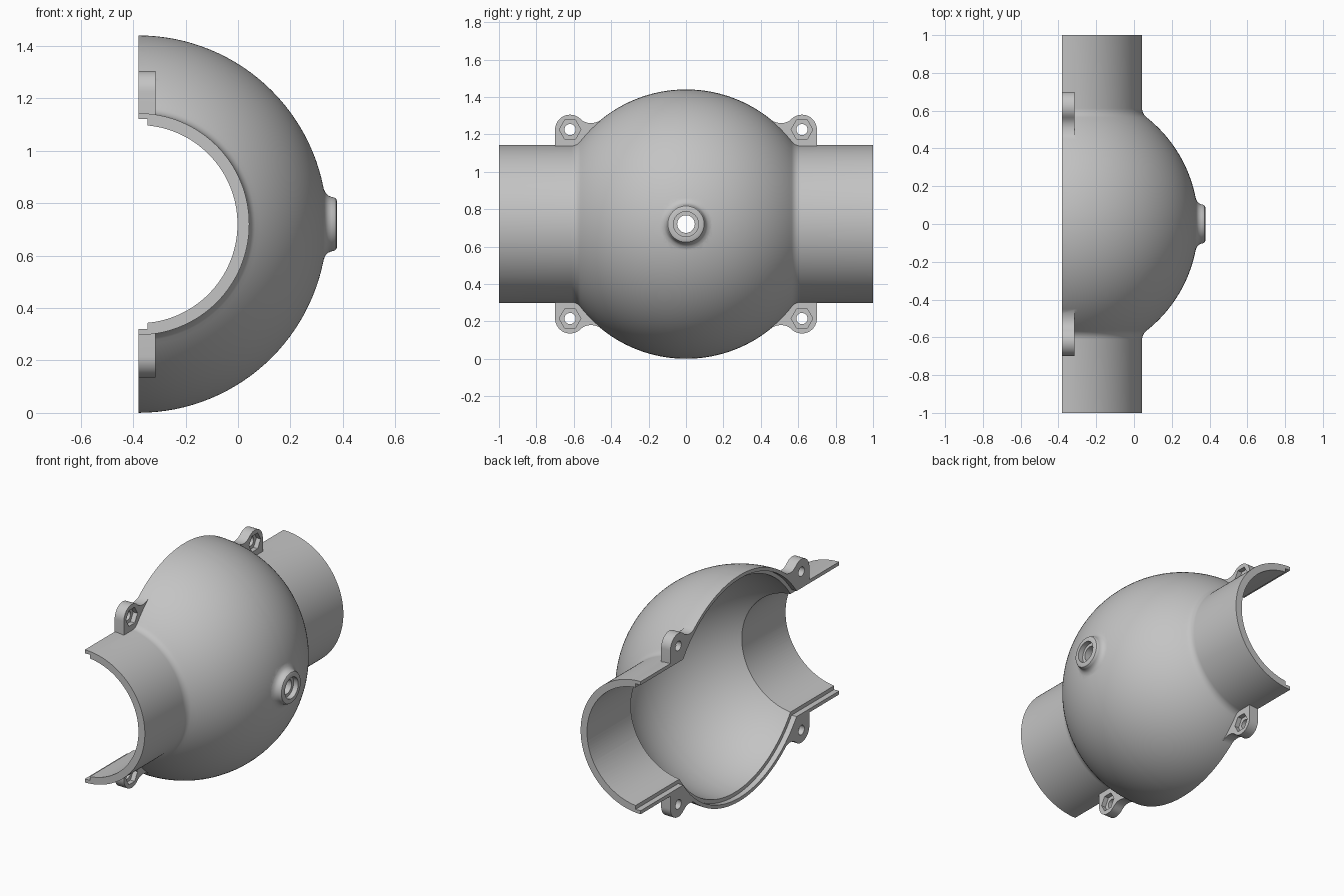
import bpy, bmesh, math
from mathutils import Matrix, Vector

if "Cube" in bpy.data.objects:
    bpy.data.objects.remove(bpy.data.objects["Cube"], do_unlink=True)

SEAM, MID = -0.38, 0.72            # split plane x, axis height z
R_BALL, R_PIPE = 0.72, 0.423       # outer radii
WALL, FILLET = 0.045, 0.06
CENTRE = Vector((SEAM, 0, MID))

grey = bpy.data.materials.new("Plain grey")
grey.use_nodes = True
grey.diffuse_color = (0.55, 0.55, 0.55, 1)
grey.node_tree.nodes["Principled BSDF"].inputs["Base Color"].default_value = (0.55, 0.55, 0.55, 1)


def finish(bm, name):
    bmesh.ops.remove_doubles(bm, verts=bm.verts, dist=1e-5)
    bmesh.ops.recalc_face_normals(bm, faces=bm.faces)
    mesh = bpy.data.meshes.new(name)
    bm.to_mesh(mesh)
    bm.free()
    mesh.materials.append(grey)
    ob = bpy.data.objects.new(name, mesh)
    bpy.context.collection.objects.link(ob)
    return ob


def revolve(name, profile, axis, origin, steps):
    """Turn (along, radius) points about the x or y axis."""
    bm = bmesh.new()
    out = Vector((0, 0, 1))
    vs = [bm.verts.new(origin + axis * a + out * r) for a, r in profile]
    edges = [bm.edges.new(p) for p in zip(vs, vs[1:])]
    bmesh.ops.spin(bm, geom=vs + edges, cent=origin, axis=axis,
                   angle=math.tau, steps=steps, use_merge=False)
    return finish(bm, name)


def prism(name, outline, x0, x1):
    """Extrude a (y, z) outline along x."""
    bm = bmesh.new()
    face = bm.faces.new([bm.verts.new((x0, y, z)) for y, z in outline])
    new = bmesh.ops.extrude_face_region(bm, geom=[face])["geom"]
    bmesh.ops.translate(bm, vec=(x1 - x0, 0, 0),
                        verts=[v for v in new if isinstance(v, bmesh.types.BMVert)])
    return finish(bm, name)


def arc(cy, cz, r, a0, a1, n):
    return [(cy + r * math.cos(math.radians(a0 + (a1 - a0) * i / n)),
             cz + r * math.sin(math.radians(a0 + (a1 - a0) * i / n))) for i in range(n + 1)]


def combine(target, tool, operation):
    mod = target.modifiers.new("combine", 'BOOLEAN')
    mod.operation, mod.solver, mod.object = operation, 'EXACT', tool
    bpy.context.view_layer.objects.active = target
    bpy.ops.object.modifier_apply(modifier=mod.name)
    bpy.data.objects.remove(tool, do_unlink=True)


def mirrored(half):
    return [(-a, r) for a, r in reversed(half)] + half


def inner_half(ball, pipe, end):
    meet = math.degrees(math.asin(pipe / ball))
    return arc(0, 0, ball, 90, meet, 32)[1:] + [(end, pipe)]


X, Y = Vector((1, 0, 0)), Vector((0, 1, 0))

# Outer body: ball blended into two pipe ends
fz = R_PIPE + FILLET
fy = math.sqrt((R_BALL + FILLET) ** 2 - fz ** 2)
tangent = math.degrees(math.atan2(fz, fy))
half = arc(0, 0, R_BALL, 90, tangent, 32)[1:]
half += arc(fy, fz, FILLET, 180 + tangent, 270, 8)[1:] + [(1, R_PIPE), (1, 0)]
shell = revolve("split_ball_housing", mirrored(half), Y, CENTRE, 128)

# Boss on the ball
boss = [(0.28, 0), (0.28, 0.155), (0.322, 0.155), (0.327, 0.135), (0.334, 0.119),
        (0.344, 0.109), (0.356, 0.104), (0.366, 0.102), (0.374, 0.097), (0.378, 0.088), (0.378, 0)]
combine(shell, revolve("boss", boss, X, Vector((0, 0, MID)), 48), 'UNION')

# Four bolt lugs with flared tails running into the ball
lug = [(0.70, 0.30)] + arc(0.62, 0.505, 0.08, 0, 135, 14)
lug += [(0.553, 0.553), (0.54, 0.546), (0.527, 0.542), (0.513, 0.54), (0.495, 0.541),
        (0.475, 0.546), (0.45, 0.557), (0.40, 0.55), (0.40, 0.30)]
corners = [(sy, sz) for sy in (-1, 1) for sz in (-1, 1)]
for sy, sz in corners:
    combine(shell, prism("lug", [(sy * y, MID + sz * z) for y, z in lug], -0.45, -0.315), 'UNION')

# Remove the far half at the seam
block = prism("block", [(-2, -1), (2, -1), (2, 3), (-2, 3)], -2, SEAM)
combine(shell, block, 'DIFFERENCE')

# Hollow inside
cavity = mirrored(inner_half(R_BALL - WALL, R_PIPE - WALL, 1.2) + [(1.2, 0)])
combine(shell, revolve("cavity", cavity, Y, CENTRE, 128), 'DIFFERENCE')

# Stepped joint along the seam
top = mirrored(inner_half(R_BALL - WALL / 2, R_PIPE - WALL / 2, 1.2))
rebate = [(y, MID + r) for y, r in top] + [(y, MID - r) for y, r in reversed(top)]
combine(shell, prism("rebate", rebate, -0.5, -0.345), 'DIFFERENCE')

# Bolt holes with hexagonal nut pockets
for sy, sz in corners:
    cy, cz = sy * 0.62, MID + sz * 0.505
    for r, n, x0, x1 in ((0.03, 24, -0.5, -0.2), (0.058, 6, -0.345, -0.2)):
        combine(shell, prism("hole", arc(cy, cz, r, 0, 360, n)[:-1], x0, x1), 'DIFFERENCE')

# Counterbored hole through the boss
for r, x0 in ((0.047, 0), (0.067, 0.345)):
    combine(shell, prism("bore", arc(0, MID, r, 0, 360, 40)[:-1], x0, 0.6), 'DIFFERENCE')

bpy.ops.object.select_all(action='DESELECT')
shell.select_set(True)
bpy.context.view_layer.objects.active = shell
bpy.ops.object.shade_smooth_by_angle(angle=math.radians(30))
